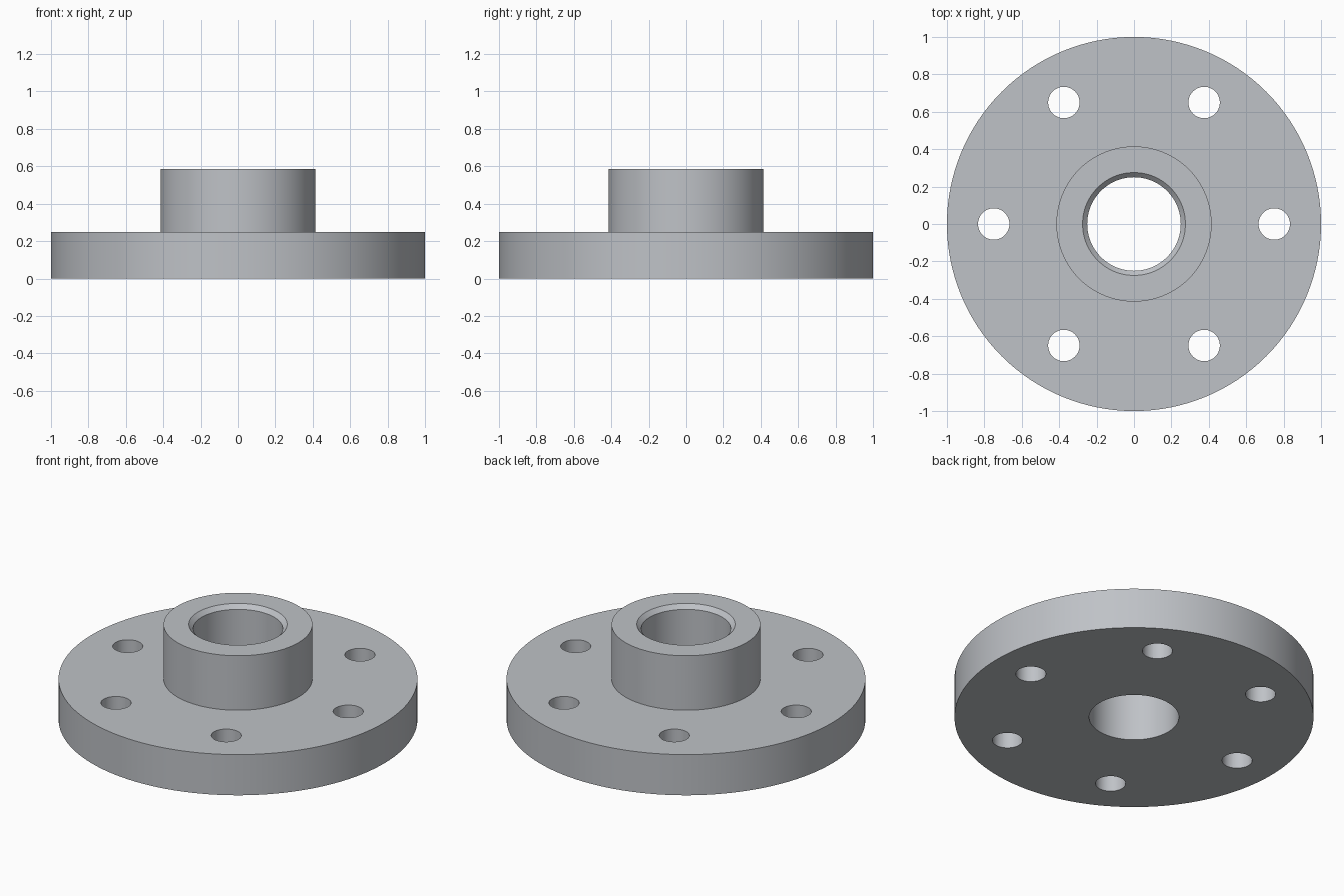
import bpy, bmesh, math
from mathutils import Matrix

if "Cube" in bpy.data.objects:
    bpy.data.objects.remove(bpy.data.objects["Cube"])

SEGMENTS = 128

steel = bpy.data.materials.new("light steel grey")
steel.diffuse_color = (0.52, 0.54, 0.57, 1)
steel.use_nodes = True
steel.node_tree.nodes["Principled BSDF"].inputs["Base Color"].default_value = steel.diffuse_color


def mesh_object(name, bm):
    bmesh.ops.recalc_face_normals(bm, faces=bm.faces)
    mesh = bpy.data.meshes.new(name)
    bm.to_mesh(mesh)
    bm.free()
    obj = bpy.data.objects.new(name, mesh)
    bpy.context.collection.objects.link(obj)
    return obj


# Flange body: closed (radius, height) profile turned around z
profile = [(0.25, 0), (1, 0), (1, 0.25), (0.415, 0.25),
           (0.415, 0.585), (0.275, 0.585), (0.25, 0.56)]
bm = bmesh.new()
verts = [bm.verts.new((r, 0, z)) for r, z in profile]
edges = [bm.edges.new((v, verts[(i + 1) % len(verts)])) for i, v in enumerate(verts)]
bmesh.ops.spin(bm, geom=verts + edges, cent=(0, 0, 0), axis=(0, 0, 1),
               angle=math.tau, steps=SEGMENTS, use_merge=True)
bmesh.ops.remove_doubles(bm, verts=bm.verts, dist=1e-5)
flange = mesh_object("hub_flange", bm)
flange.data.materials.append(steel)

# Six bolt holes on a circle
bm = bmesh.new()
for i in range(6):
    a = math.tau * i / 6
    bmesh.ops.create_cone(bm, cap_ends=True, segments=48, radius1=0.084, radius2=0.084,
                          depth=0.6, matrix=Matrix.Translation(
                              (0.75 * math.cos(a), 0.75 * math.sin(a), 0.125)))
cutter = mesh_object("bolt_hole_cutter", bm)
cutter.data.materials.append(steel)

# Cut the holes, then drop the cutter
cut = flange.modifiers.new("bolt holes", 'BOOLEAN')
cut.operation = 'DIFFERENCE'
cut.solver = 'EXACT'
cut.object = cutter
bpy.context.view_layer.objects.active = flange
flange.select_set(True)
bpy.ops.object.modifier_apply(modifier=cut.name)
bpy.data.objects.remove(cutter)

bpy.ops.object.shade_smooth_by_angle(angle=math.radians(30))
